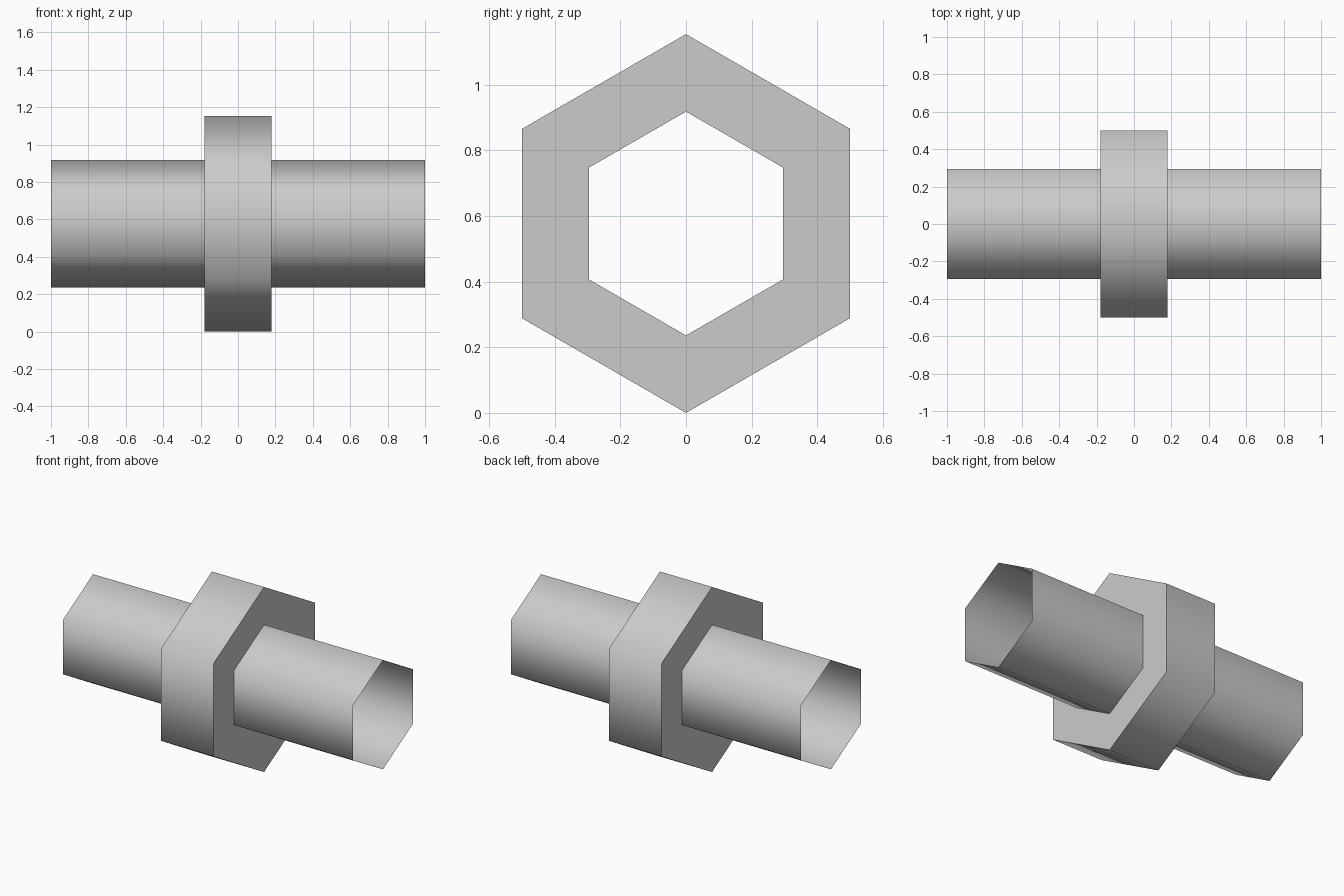
import bpy, bmesh
from math import sin, cos, tau, radians

cube = bpy.data.objects.get("Cube")
if cube:
    bpy.data.objects.remove(cube, do_unlink=True)

SIDES = 6
COLLAR_R, PIPE_R = 0.577, 0.341
COLLAR_X = 0.18

grey = bpy.data.materials.new("light_grey")
grey.use_nodes = True
colour = (0.6, 0.6, 0.6, 1)
grey.diffuse_color = colour
grey.node_tree.nodes["Principled BSDF"].inputs["Base Color"].default_value = colour


def lathe(name, profile):
    """Sweep (x, radius) points around the x axis in hexagonal steps."""
    bm = bmesh.new()
    rings = [[bm.verts.new((x, r * sin(tau * i / SIDES), r * cos(tau * i / SIDES)))
              for i in range(SIDES)] for x, r in profile]
    for a, b in zip(rings, rings[1:]):
        for i in range(SIDES):
            j = (i + 1) % SIDES
            bm.faces.new((a[i], a[j], b[j], b[i]))
    # Outward winding
    bm.normal_update()
    if sum(f.normal.dot(f.calc_center_median()) for f in bm.faces) < 0:
        bmesh.ops.reverse_faces(bm, faces=bm.faces[:])
    mesh = bpy.data.meshes.new(name)
    bm.to_mesh(mesh)
    bm.free()
    mesh.materials.append(grey)
    obj = bpy.data.objects.new(name, mesh)
    obj.location.z = COLLAR_R
    bpy.context.collection.objects.link(obj)
    # Smooth around the hexagon, sharp at the collar rims
    bpy.ops.object.select_all(action="DESELECT")
    obj.select_set(True)
    bpy.context.view_layer.objects.active = obj
    bpy.ops.object.shade_smooth_by_angle(angle=radians(70))
    return obj


# Thin open-ended pipe
lathe("pipe", [(-1, PIPE_R), (1, PIPE_R)])

# Wide collar around its middle
lathe("collar", [(-COLLAR_X, PIPE_R), (-COLLAR_X, COLLAR_R),
                 (COLLAR_X, COLLAR_R), (COLLAR_X, PIPE_R)])
